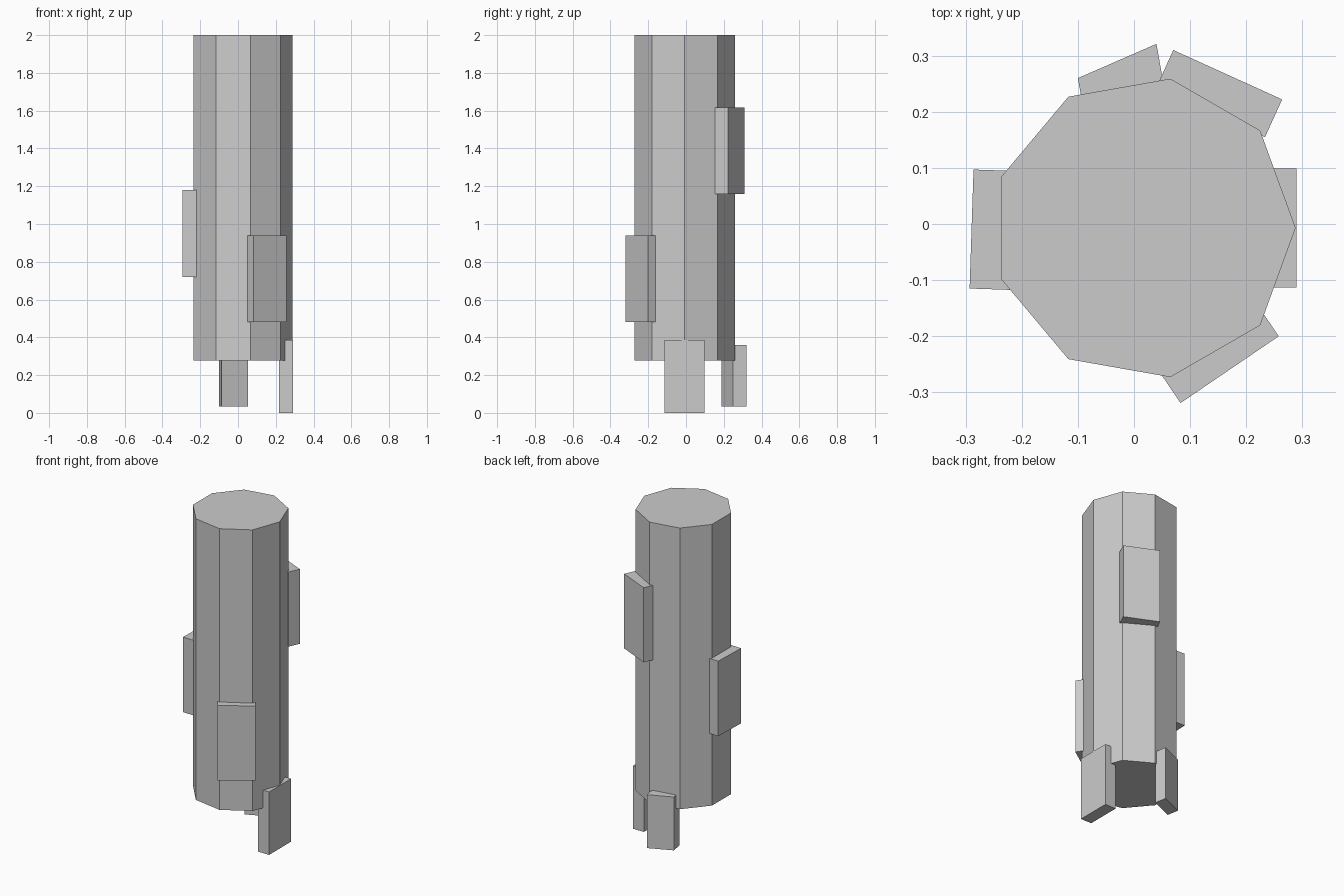
import bpy
import bmesh
from math import cos, sin, radians
from mathutils import Vector

if "Cube" in bpy.data.objects:
    bpy.data.objects.remove(bpy.data.objects["Cube"])


def prism(name, outline, z0, z1):
    """Extrude a closed xy outline from z0 up to z1 with capped ends."""
    bm = bmesh.new()
    base = bm.faces.new([bm.verts.new((x, y, z0)) for x, y in outline])
    top = bmesh.ops.extrude_face_region(bm, geom=[base], use_keep_orig=True)["geom"]
    bmesh.ops.translate(bm, vec=(0, 0, z1 - z0),
                        verts=[v for v in top if isinstance(v, bmesh.types.BMVert)])
    bmesh.ops.recalc_face_normals(bm, faces=bm.faces)
    mesh = bpy.data.meshes.new(name)
    bm.to_mesh(mesh)
    bm.free()
    obj = bpy.data.objects.new(name, mesh)
    bpy.context.collection.objects.link(obj)
    return obj


def plate(name, a, b, z0, z1, inward=None):
    """Slab whose outer face runs a to b; inward is its depth vector."""
    a, b = Vector(a), Vector(b)
    if inward is None:
        d = (b - a).normalized()
        inward = Vector((-d.y, d.x)) * 0.074
    inward = Vector(inward)
    return prism(name, [a, b, b + inward, a + inward], z0, z1)


# Nine-sided column
R, CX, CY = 0.27, 0.018, -0.007
prism("column", [(CX + R * cos(radians(40 * i)), CY + R * sin(radians(40 * i)))
                 for i in range(9)], 0.277, 2.0)

# Plates around the column, outer edges listed counter-clockwise
plate("left_plate", (-0.286, 0.097), (-0.293, -0.115), 0.72, 1.18)
plate("front_right_plate", (0.083, -0.319), (0.258, -0.2), 0.48, 0.938)
plate("back_right_plate", (0.264, 0.222), (0.07, 0.31), 1.159, 1.616)

# Plates hanging below the column
plate("right_foot_plate", (0.29, -0.113), (0.29, 0.099), 0.0, 0.386)
plate("back_foot_plate", (0.04, 0.321), (-0.1, 0.26), 0.033, 0.36, (0.013, -0.073))
